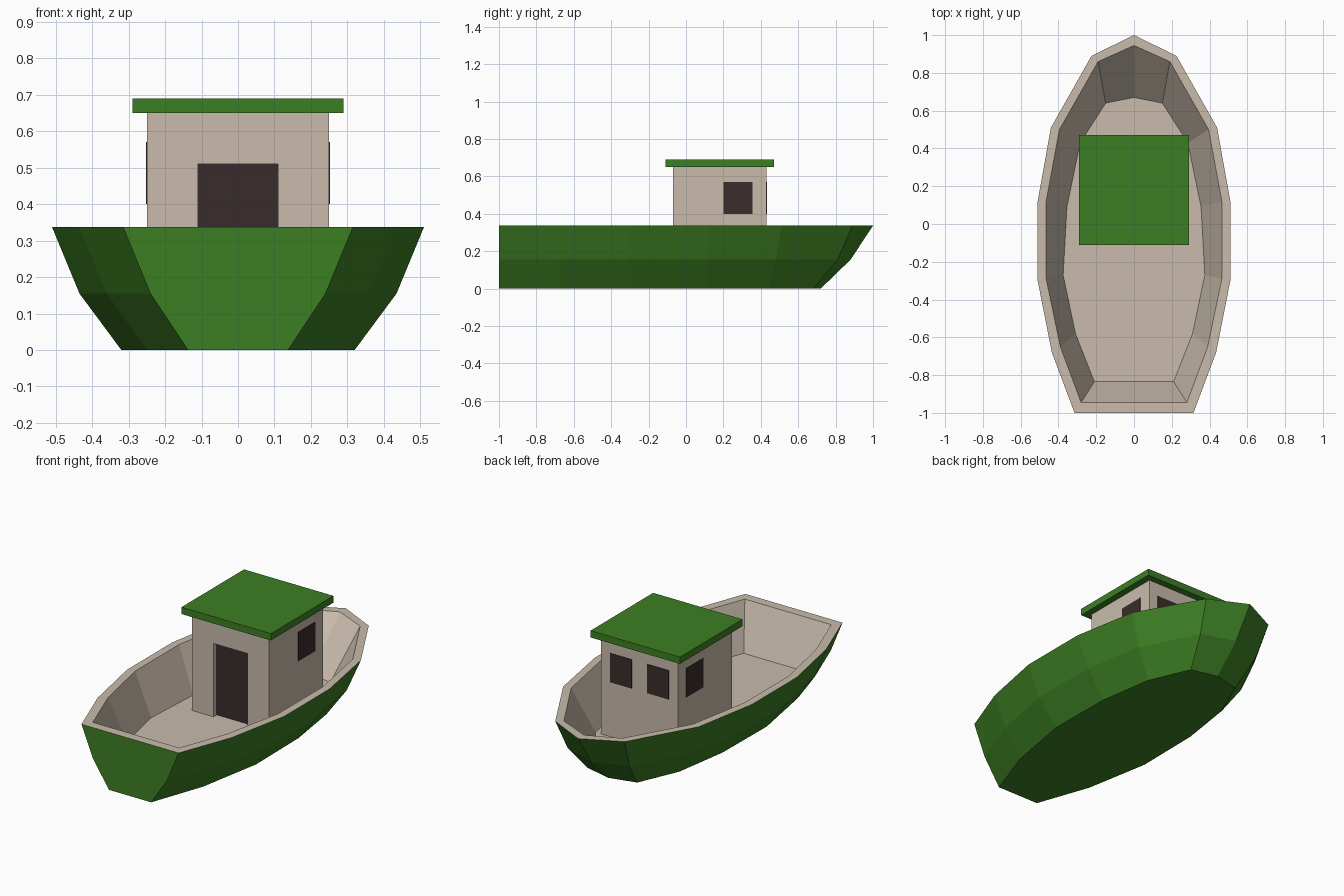
import bpy, bmesh

if "Cube" in bpy.data.objects:
    bpy.data.objects.remove(bpy.data.objects["Cube"])


def material(name, rgb):
    m = bpy.data.materials.new(name)
    m.diffuse_color = (*rgb, 1)
    m.use_nodes = True
    m.node_tree.nodes["Principled BSDF"].inputs["Base Color"].default_value = m.diffuse_color
    return m


GREEN = material("green_paint", (0.046, 0.212, 0.017))
TAN = material("tan_wood", (0.58, 0.50, 0.41))
DARK = material("dark_opening", (0.042, 0.025, 0.025))


def finish(bm, name, *mats):
    bmesh.ops.recalc_face_normals(bm, faces=bm.faces)
    me = bpy.data.meshes.new(name)
    bm.to_mesh(me)
    bm.free()
    for m in mats:
        me.materials.append(m)
    ob = bpy.data.objects.new(name, me)
    bpy.context.collection.objects.link(ob)
    return ob


def box(name, lo, hi, mat):
    bm = bmesh.new()
    bmesh.ops.create_cube(bm, size=1)
    for v in bm.verts:
        v.co = [(a + b) / 2 + c * (b - a) for a, b, c in zip(lo, hi, v.co)]
    return finish(bm, name, mat)


# Hull: half outlines from transom to bow, from keel up to rim and down to deck
RINGS = [
    (0.0, [(.137, -1), (.25, -.68), (.32, -.29), (.315, .11), (.265, .44), (.16, .68), (0, .72)]),
    (.155, [(.24, -1), (.36, -.68), (.435, -.30), (.432, .12), (.37, .48), (.2, .81), (0, .88)]),
    (.337, [(.315, -1), (.435, -.68), (.51, -.30), (.51, .12), (.44, .51), (.225, .89), (0, 1)]),
    (.337, [(.28, -.945), (.39, -.65), (.465, -.29), (.465, .12), (.395, .5), (.19, .86), (0, .945)]),
    (.08, [(.21, -.835), (.31, -.58), (.375, -.27), (.355, .09), (.285, .43), (.15, .64), (0, .67)]),
]
bm = bmesh.new()
loops = []
for z, half in RINGS:
    outline = half + [(-x, y) for x, y in reversed(half[:-1])]
    loops.append([bm.verts.new((x, y, z)) for x, y in outline])
bm.faces.new(loops[0])
for k, (a, b) in enumerate(zip(loops, loops[1:])):
    for i in range(len(a)):
        j = (i + 1) % len(a)
        bm.faces.new((a[i], a[j], b[j], b[i])).material_index = int(k > 1)
bm.faces.new(loops[-1]).material_index = 1
finish(bm, "hull", GREEN, TAN)

# Cabin with a recessed doorway facing the stern
cabin = box("cabin", (-.25, -.07, .08), (.25, .43, .65), TAN)
cutter = box("doorway_cutter", (-.11, -.2, .0), (.11, -.035, .51), TAN)
cutter.hide_render = True
cutter.hide_viewport = True
cut = cabin.modifiers.new("doorway", 'BOOLEAN')
cut.object = cutter
cut.solver = 'EXACT'
box("door", (-.11, -.04, .08), (.11, -.033, .51), DARK)
box("roof", (-.29, -.11, .65), (.29, .47, .69), GREEN)

# Windows: one on each side, two facing the bow
for side, s in (("right", 1), ("left", -1)):
    xs = sorted((s * .245, s * .253))
    box(side + "_side_window", (xs[0], .20, .40), (xs[1], .355, .57), DARK)
    xs = sorted((s * .05, s * .19))
    box(side + "_front_window", (xs[0], .425, .40), (xs[1], .433, .57), DARK)
